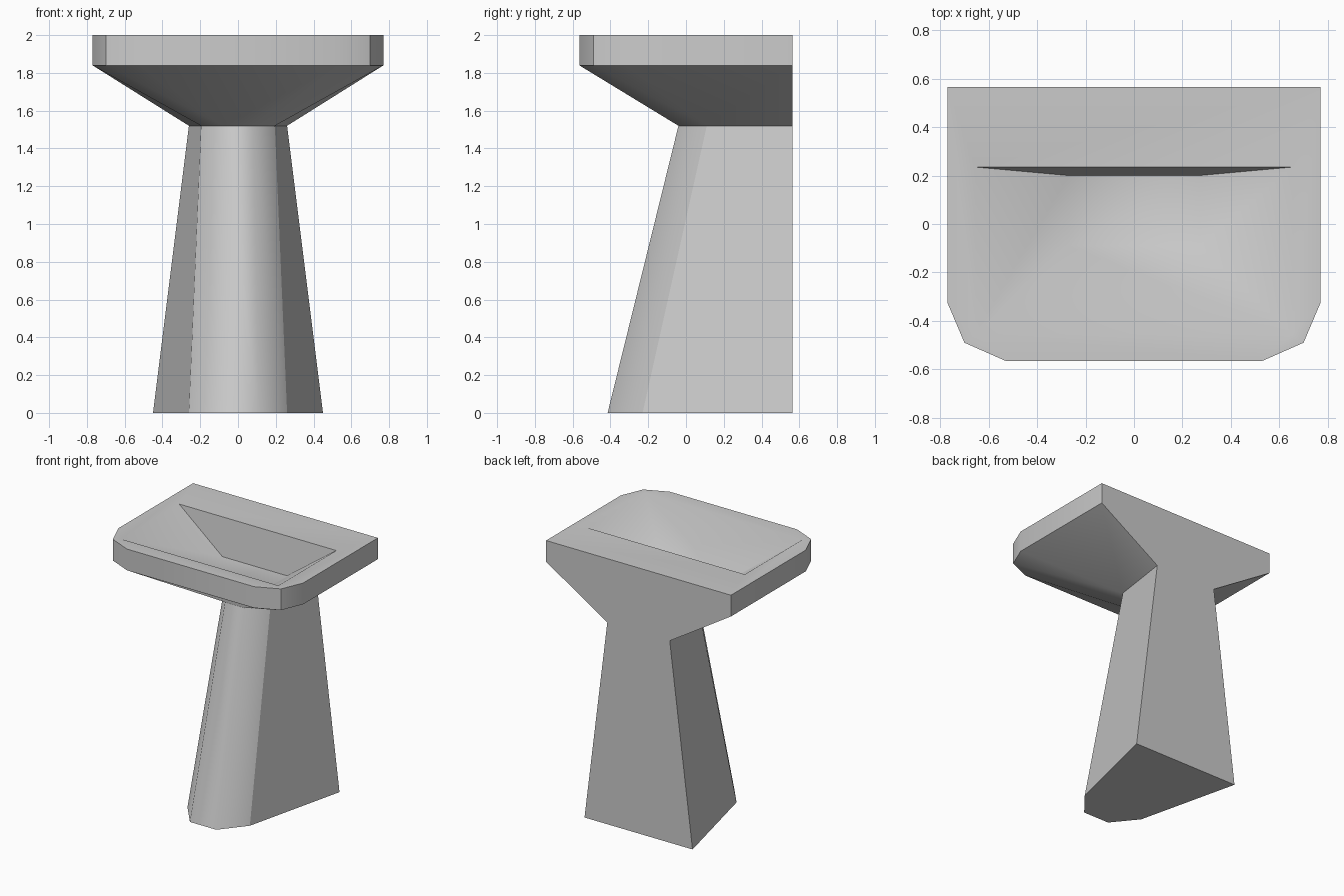
import bpy, bmesh, math

if "Cube" in bpy.data.objects:
    bpy.data.objects.remove(bpy.data.objects["Cube"])

BACK = 0.565


def ring(bm, half, z):
    """Mirror half an outline (back to front, right side) into a full ring."""
    pts = half + [(-x, y) for x, y in reversed(half)]
    return [bm.verts.new((x, y, z)) for x, y in pts]


def bridge(bm, a, b):
    """Wall between two rings of equal length."""
    n = len(a)
    return [bm.faces.new((a[i], a[(i + 1) % n], b[(i + 1) % n], b[i])) for i in range(n)]


def finish(bm, name):
    bmesh.ops.recalc_face_normals(bm, faces=bm.faces[:])
    mesh = bpy.data.meshes.new(name)
    bm.to_mesh(mesh)
    bm.free()
    obj = bpy.data.objects.new(name, mesh)
    bpy.context.collection.objects.link(obj)
    return obj


neck = [(0.26, BACK), (0.195, 0.11), (0.08, -0.04)]
foot = [(0.45, BACK), (0.26, -0.23), (0.11, -0.415)]
rim = [(0.77, BACK), (0.77, -0.325), (0.70, -0.49), (0.53, -0.565)]

# Pedestal: tapered column with a softly rounded front
bm = bmesh.new()
low, high = ring(bm, foot, 0), ring(bm, neck, 1.52)
walls = bridge(bm, low, high)
bm.faces.new(low)
for i in (1, 2, 3):
    walls[i].smooth = True
finish(bm, "pedestal")

# Basin: rim band, tapered underside, sunken bowl
bm = bmesh.new()
top, under = ring(bm, rim, 2.0), ring(bm, rim, 1.84)
n = ring(bm, neck, 1.52)
opening = ring(bm, [(0.655, 0.235), (0.655, -0.455)], 2.0)
floor = ring(bm, [(0.27, 0.20), (0.27, -0.09)], 1.72)
bridge(bm, top, under)

# Underside and rim top: right half of the faces, then the mirrored half
for s in (1, -1):
    pick = lambda r, i: r[i] if s == 1 else r[len(r) - 1 - i]
    u = [pick(under, i) for i in range(4)]
    t = [pick(top, i) for i in range(4)]
    k = [pick(n, i) for i in range(3)]
    o = [pick(opening, i) for i in range(2)]
    for f in ((u[0], u[1], k[1], k[0]), (u[1], u[2], k[1]), (u[2], u[3], k[2], k[1]),
              (t[0], t[1], o[1], o[0]), (t[1], t[2], o[1]), (t[2], t[3], o[1])):
        bm.faces.new(f)

# Faces spanning the centre line
bm.faces.new((under[3], under[4], n[3], n[2]))
bm.faces.new((under[0], under[7], n[5], n[0]))
bm.faces.new((top[3], top[4], opening[2], opening[1]))
bm.faces.new((top[0], top[7], opening[3], opening[0]))

# Bowl
bridge(bm, opening, floor)
bm.faces.new(floor)
basin = finish(bm, "basin")
bpy.context.view_layer.objects.active = basin
basin.select_set(True)
bpy.ops.object.shade_smooth_by_angle(angle=math.radians(42))
